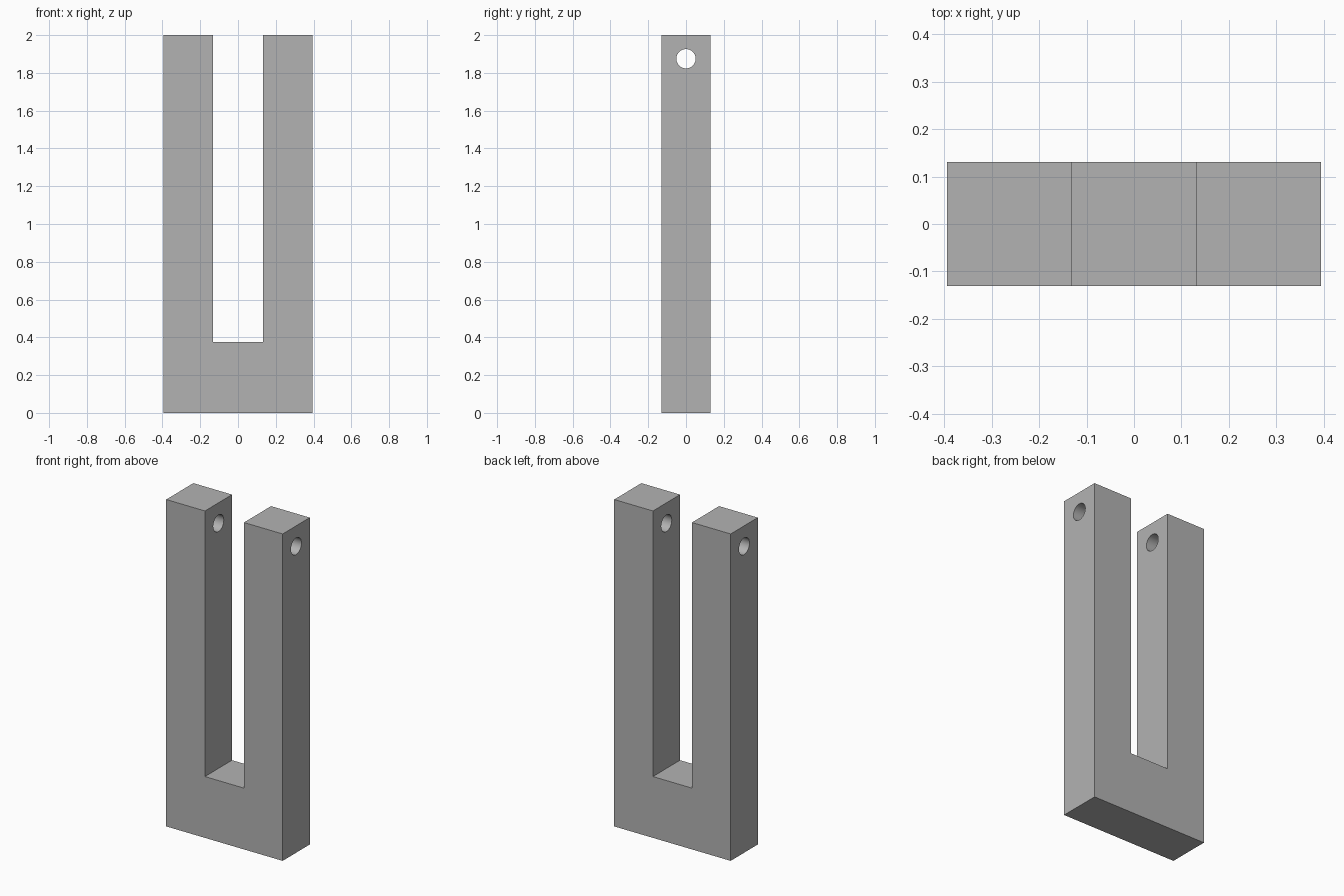
import bpy
import bmesh
from math import radians

default = bpy.data.objects.get("Cube")
if default:
    bpy.data.objects.remove(default, do_unlink=True)

HALF_WIDTH, HALF_DEPTH, HALF_SLOT = 0.394, 0.131, 0.132
HEIGHT, SLOT_FLOOR = 2.0, 0.375
HOLE_Z, HOLE_RADIUS = 1.875, 0.051

grey = bpy.data.materials.new("plain grey")
grey.use_nodes = True
colour = (0.45, 0.45, 0.45, 1.0)
grey.diffuse_color = colour
grey.node_tree.nodes["Principled BSDF"].inputs["Base Color"].default_value = colour

# Fork body: U-shaped profile extruded front to back
right_half = [(HALF_WIDTH, 0), (HALF_WIDTH, HEIGHT),
              (HALF_SLOT, HEIGHT), (HALF_SLOT, SLOT_FLOOR)]
profile = right_half + [(-x, z) for x, z in reversed(right_half)]
bm = bmesh.new()
face = bm.faces.new([bm.verts.new((x, -HALF_DEPTH, z)) for x, z in profile])
extruded = bmesh.ops.extrude_face_region(bm, geom=[face], use_keep_orig=True)
back = [v for v in extruded["geom"] if isinstance(v, bmesh.types.BMVert)]
bmesh.ops.translate(bm, verts=back, vec=(0, 2 * HALF_DEPTH, 0))
bmesh.ops.recalc_face_normals(bm, faces=bm.faces)
mesh = bpy.data.meshes.new("fork_body")
bm.to_mesh(mesh)
bm.free()
mesh.materials.append(grey)
body = bpy.data.objects.new("fork_body", mesh)
bpy.context.collection.objects.link(body)

# Pin hole drilled through both prongs
bpy.ops.mesh.primitive_cylinder_add(vertices=48, radius=HOLE_RADIUS, depth=1.2,
                                    location=(0, 0, HOLE_Z),
                                    rotation=(0, radians(90), 0))
cutter = bpy.context.object
cutter.name = "pin_hole_cutter"
cutter.hide_render = True
cutter.data.materials.append(grey)

drill = body.modifiers.new("pin_hole", 'BOOLEAN')
drill.operation = 'DIFFERENCE'
drill.solver = 'EXACT'
drill.object = cutter

bpy.ops.object.select_all(action='DESELECT')
body.select_set(True)
bpy.context.view_layer.objects.active = body
bpy.ops.object.modifier_apply(modifier=drill.name)
bpy.data.objects.remove(cutter, do_unlink=True)
bpy.ops.object.shade_smooth_by_angle(angle=radians(30))
